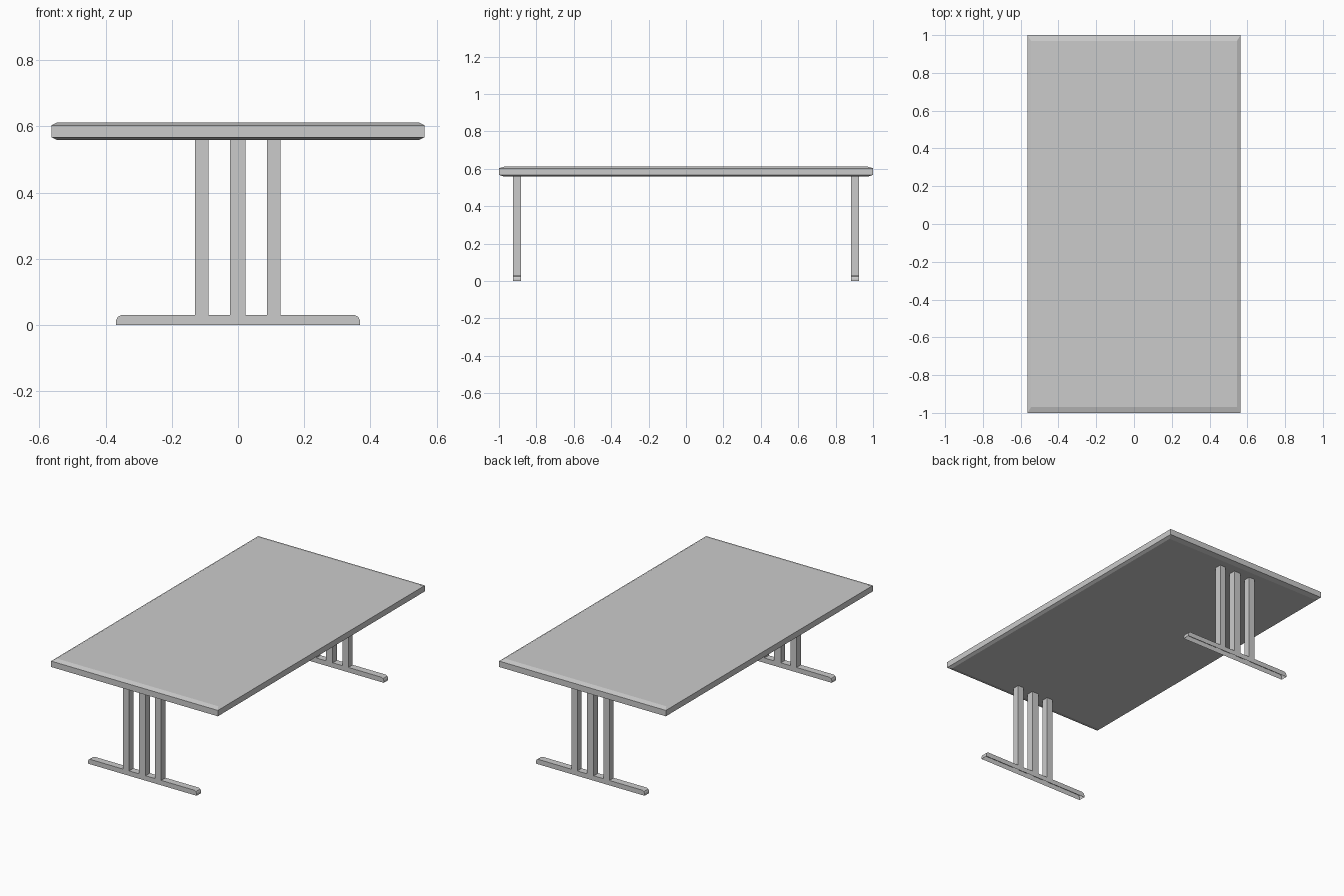
import bpy, bmesh

if "Cube" in bpy.data.objects:
    bpy.data.objects.remove(bpy.data.objects["Cube"])

HX, HY = 0.564, 1.0            # tabletop half sizes
Z0, Z1 = 0.558, 0.612          # tabletop underside / top
FOOT_Z = 0.03
LEG_Y, HALF_D = 0.904, 0.021   # leg frame centre and half depth
POSTS = [("left", -0.1295, -0.0885), ("middle", -0.0235, 0.0225), ("right", 0.0875, 0.1285)]


def make_object(name, bm):
    mesh = bpy.data.meshes.new(name)
    bm.to_mesh(mesh)
    bm.free()
    obj = bpy.data.objects.new(name, mesh)
    bpy.context.collection.objects.link(obj)
    return obj


def mirror_y(obj):
    obj.modifiers.new("Mirror", 'MIRROR').use_axis = (False, True, False)


# Tabletop: stacked rectangular rings with chamfered rims
bm = bmesh.new()
rings = []
for z, ix, iy in [(Z0, 0.018, 0.03), (Z0 + 0.009, 0, 0), (Z1 - 0.009, 0, 0), (Z1, 0.018, 0.03)]:
    x, y = HX - ix, HY - iy
    rings.append([bm.verts.new((sx * x, sy * y, z))
                  for sx, sy in ((-1, -1), (1, -1), (1, 1), (-1, 1))])
for a, b in zip(rings, rings[1:]):
    for i in range(4):
        j = (i + 1) % 4
        bm.faces.new((a[i], a[j], b[j], b[i]))
bm.faces.new(rings[0][::-1])
bm.faces.new(rings[-1])
make_object("tabletop", bm)

# Feet: rounded-end profile, open underneath and beneath each post
end = [(0.368, 0.0), (0.368, 0.014), (0.363, 0.025), (0.352, FOOT_Z)]
stops = [x for _, a, b in POSTS for x in (a, b)]
profile = ([(-x, z) for x, z in end] + [(x, FOOT_Z) for x in stops] + end[::-1])
bm = bmesh.new()
near = [bm.verts.new((x, -LEG_Y - HALF_D, z)) for x, z in profile]
far = [bm.verts.new((x, -LEG_Y + HALF_D, z)) for x, z in profile]
bm.faces.new(near[::-1])
bm.faces.new(far)
for i in range(len(profile) - 1):
    if profile[i] in [(a, FOOT_Z) for _, a, _ in POSTS]:
        continue
    bm.faces.new((near[i], near[i + 1], far[i + 1], far[i]))
mirror_y(make_object("feet", bm))

# Posts: three open square tubes joining foot and tabletop
for side, x0, x1 in POSTS:
    bm = bmesh.new()
    y0, y1 = -LEG_Y - HALF_D, -LEG_Y + HALF_D
    corners = [(x0, y0), (x1, y0), (x1, y1), (x0, y1)]
    low = [bm.verts.new((x, y, FOOT_Z)) for x, y in corners]
    high = [bm.verts.new((x, y, Z0)) for x, y in corners]
    for i in range(4):
        j = (i + 1) % 4
        bm.faces.new((low[i], low[j], high[j], high[i]))
    mirror_y(make_object(side + "_posts", bm))
